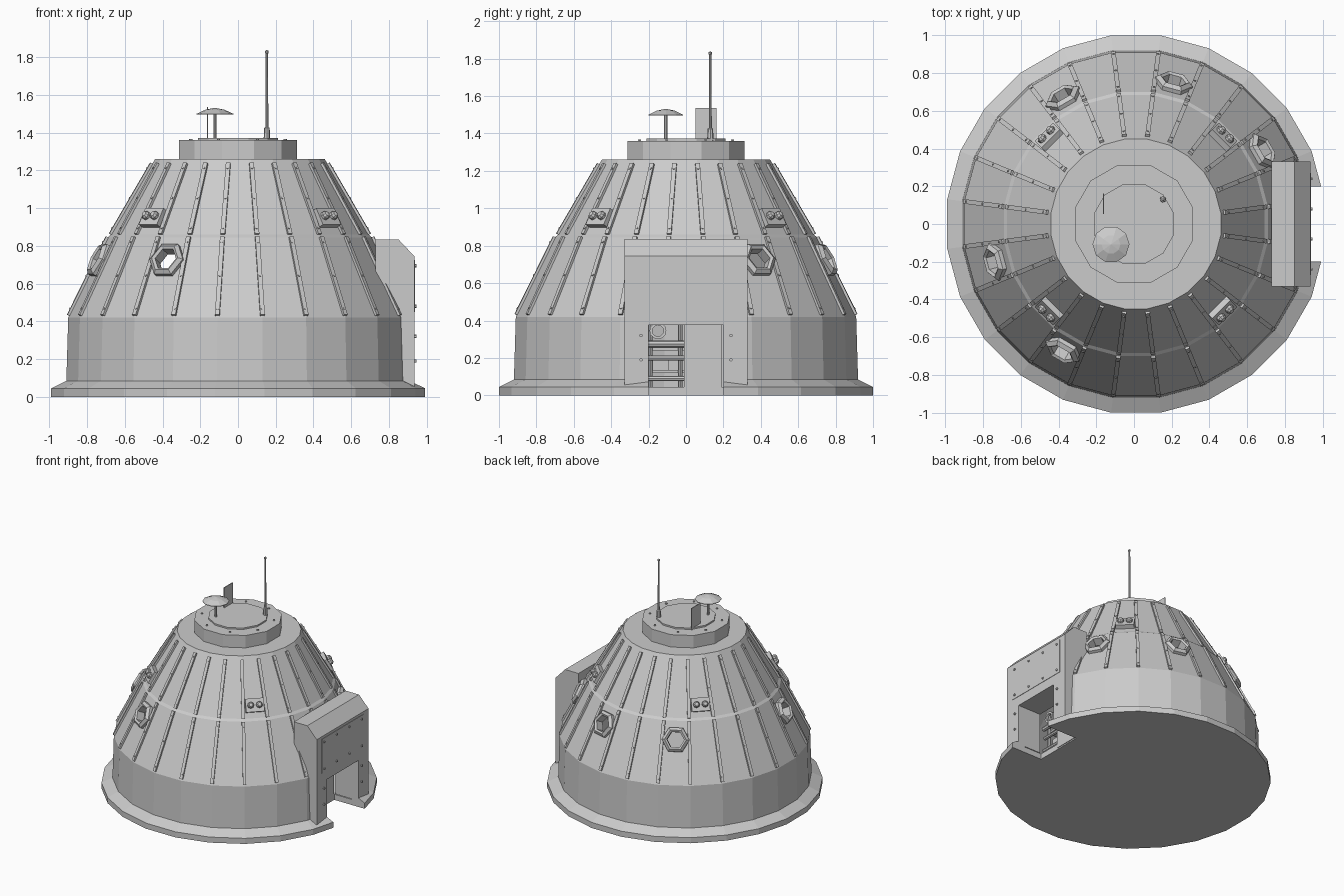
import bpy, bmesh, math
from mathutils import Matrix, Vector

if "Cube" in bpy.data.objects:
    bpy.data.objects.remove(bpy.data.objects["Cube"])

grey = bpy.data.materials.new("light_hull_grey")
grey.diffuse_color = (0.6, 0.6, 0.6, 1)
grey.use_nodes = True
grey.node_tree.nodes["Principled BSDF"].inputs["Base Color"].default_value = grey.diffuse_color
CX = 0.01                       # hull axis
STEP = math.radians(15)         # 24 sided hull
COS = math.cos(STEP / 2)


def finish(name, bm):
    bmesh.ops.recalc_face_normals(bm, faces=bm.faces)
    me = bpy.data.meshes.new(name)
    bm.to_mesh(me)
    bm.free()
    me.materials.append(grey)
    ob = bpy.data.objects.new(name, me)
    bpy.context.collection.objects.link(ob)
    return ob


def at(x, y, z):
    return Matrix.Translation((x, y, z))


def lathe(bm, prof, n, mat, phase=0.0, closed=False):
    """Revolve (radius, height) points round local z."""
    rings = []
    for r, z in prof:
        if r == 0:
            rings.append([bm.verts.new(mat @ Vector((0, 0, z)))] * n)
        else:
            rings.append([bm.verts.new(mat @ Vector((
                r * math.cos(phase + math.tau * i / n),
                r * math.sin(phase + math.tau * i / n), z))) for i in range(n)])
    pairs = list(zip(rings, rings[1:]))
    if closed:
        pairs.append((rings[-1], rings[0]))
    for a, b in pairs:
        for i in range(n):
            j = (i + 1) % n
            vs = list(dict.fromkeys((a[i], a[j], b[j], b[i])))
            if len(vs) > 2:
                bm.faces.new(vs)


def rod(bm, r, z0, z1, n, mat, phase=0.0):
    lathe(bm, [(0, z0), (r, z0), (r, z1), (0, z1)], n, mat, phase)


def box(bm, lo, hi, mat=Matrix()):
    c = [(a + b) / 2 for a, b in zip(lo, hi)]
    s = [b - a for a, b in zip(lo, hi)]
    bmesh.ops.create_cube(bm, size=1, matrix=mat @ at(*c) @ Matrix.Diagonal((*s, 1)))


def frame(ang, r, z, nr, nz):
    """Surface frame on the hull: x along the wall, y up slope, z outward."""
    t = Vector((-math.sin(ang), math.cos(ang), 0))
    n = Vector((math.cos(ang) * nr, math.sin(ang) * nr, nz)).normalized()
    m = Matrix((t, n.cross(t), n)).transposed().to_4x4()
    m.translation = (CX + r * math.cos(ang), r * math.sin(ang), z)
    return m


def cut(ob, *cutters):
    for c in cutters:
        m = ob.modifiers.new("cut", 'BOOLEAN')
        m.operation, m.solver, m.object = 'DIFFERENCE', 'EXACT', c
    bpy.context.view_layer.update()
    dg = bpy.context.evaluated_depsgraph_get()
    me = bpy.data.meshes.new_from_object(ob.evaluated_get(dg))
    ob.modifiers.clear()
    ob.data = me


# hull shell
outer = [(0, 0), (1, 0), (1, .045), (.92, .085), (.91, .42), (.70, .845),
         (.683, .86), (.45, 1.26), (0, 1.26)]
inner = [(0, .045), (.885, .045), (.875, .41), (.66, .85), (.42, 1.23), (0, 1.23)]
bm = bmesh.new()
lathe(bm, [(r / COS, z) for r, z in outer], 24, at(CX, 0, 0), STEP / 2)
hull = finish("hull", bm)
bm = bmesh.new()
lathe(bm, [(r / COS, z) for r, z in inner], 24, at(CX, 0, 0), STEP / 2)
cavity = finish("cavity_cutter", bm)

# porthole and doorway cutters
ports = [frame(math.radians(a), .762, .72, .425, .21) for a in (30, 75, 120, 195, 240)]
bm = bmesh.new()
for m in ports:
    rod(bm, .065, -.12, .12, 6, m)
holes = finish("porthole_cutter", bm)
bm = bmesh.new()
box(bm, (.72, -.2, -.1), (1.2, .2, .375))
doorway = finish("doorway_cutter", bm)
cut(hull, cavity, holes, doorway)

# entrance porch
bm = bmesh.new()
side = [(.73, .05), (.935, .05), (.935, .745), (.85, .835), (.73, .835)]
face = bm.faces.new([bm.verts.new((x, -.33, z)) for x, z in side])
ext = bmesh.ops.extrude_face_region(bm, geom=[face])
bmesh.ops.translate(bm, vec=(0, .66, 0),
                    verts=[v for v in ext["geom"] if isinstance(v, bmesh.types.BMVert)])
porch = finish("entrance_porch", bm)
cut(porch, doorway)
for ob in (cavity, holes, doorway):
    ob.hide_render = True
    ob.hide_viewport = True

# porch panel and bolts
bm = bmesh.new()
box(bm, (.93, -.27, .45), (.938, .27, .725))
finish("porch_panel", bm)
bm = bmesh.new()
bolts = [(y, z) for y in (.08, .24) for z in (.48, .695)] + [(.24, .32), (.24, .19)]
for y, z in bolts:
    for s in (-1, 1):
        rod(bm, .009, 0, .012, 6, at(.933, s * y, z) @ Matrix.Rotation(math.pi / 2, 4, 'Y'))
finish("porch_bolts", bm)

# half open inner door
bm = bmesh.new()
box(bm, (.70, -.01, .01), (.725, .19, .375))
finish("inner_door", bm)

# equipment seen behind the door
bm = bmesh.new()
turn = Matrix.Rotation(math.pi / 2, 4, 'X')
for x, z, r in ((.68, .275, .018), (.67, .20, .014), (.68, .09, .014)):
    rod(bm, r, -.02, .22, 8, at(x, 0, z) @ turn)
for y in (-.19, -.03):
    rod(bm, .012, .045, .40, 8, at(.65, y, 0))
for z in (.12, .24):
    box(bm, (.50, -.20, z), (.65, -.01, z + .015))
box(bm, (.52, -.18, .135), (.63, -.09, .19))
lathe(bm, [(.03, -.01), (.045, -.01), (.045, .01), (.03, .01)], 12,
      at(.68, -.15, .345) @ Matrix.Rotation(math.pi / 2, 4, 'Y'), closed=True)
finish("equipment_rack", bm)

# ribs with rivets along every hull edge
bm = bmesh.new()
rv = bmesh.new()
for k in range(24):
    ang = STEP * (k + .5)
    for (r0, z0), (r1, z1) in (((.905, .43), (.70, .845)), ((.683, .86), (.465, 1.235))):
        r0, r1 = r0 / COS, r1 / COS
        m = frame(ang, (r0 + r1) / 2, (z0 + z1) / 2, z1 - z0, r0 - r1)
        h = math.hypot(r1 - r0, z1 - z0) / 2
        box(bm, (-.012, -h, -.012), (.012, h, .012), m)
        for t in (-.85, 0, .85):
            rod(rv, .006, .01, .016, 6, m @ at(0, h * t, 0))
finish("hull_ribs", bm)
finish("rib_rivets", rv)

# hexagonal porthole frames
bm = bmesh.new()
for m in ports:
    lathe(bm, [(.064, -.03), (.064, .03), (.08, .04), (.102, .022), (.102, -.03)],
          6, m, closed=True)
finish("porthole_frames", bm)

# twin lamps on four sides
bm = bmesh.new()
lamps = bmesh.new()
for k in range(4):
    m = frame(math.radians(45 + 90 * k), .635, .94, .40, .233)
    box(bm, (-.068, -.05, -.03), (.068, .05, .035), m)
    for x in (-.032, .032):
        lathe(lamps, [(0, .03), (.024, .03), (.024, .05), (.014, .062), (0, .065)],
              8, m @ at(x, 0, 0))
finish("lamp_boxes", bm)
finish("lamps", lamps)

# top collar, hatch and bolts
C12 = math.cos(math.pi / 12)
bm = bmesh.new()
rod(bm, .314 / C12, 1.25, 1.36, 12, at(0, 0, 0), math.pi / 12)
finish("top_collar", bm)
bm = bmesh.new()
rod(bm, .212 / C12, 1.355, 1.372, 12, at(0, 0, 0), math.pi / 12)
finish("top_hatch", bm)
bm = bmesh.new()
for k in range(8):
    a = math.radians(22.5 + 45 * k)
    rod(bm, .009, 1.355, 1.367, 6, at(.27 * math.cos(a), .27 * math.sin(a), 0))
finish("collar_bolts", bm)

# whip aerial
bm = bmesh.new()
lathe(bm, [(0, 1.36), (.017, 1.36), (.015, 1.425), (.008, 1.43), (.006, 1.82),
           (.009, 1.822), (.009, 1.834), (0, 1.84)], 8, at(.153, .13, 0))
finish("whip_aerial", bm)

# dish aerial
bm = bmesh.new()
rod(bm, .009, 1.36, 1.51, 8, at(-.122, -.108, 0))
lathe(bm, [(0, 1.505), (.098, 1.496), (.098, 1.5), (.05, 1.522), (0, 1.532)], 10,
      at(-.122, -.108, 0))
finish("dish_aerial", bm)

# flat fin aerial
bm = bmesh.new()
box(bm, (-.164, .052, 1.36), (-.158, .162, 1.535))
finish("fin_aerial", bm)
